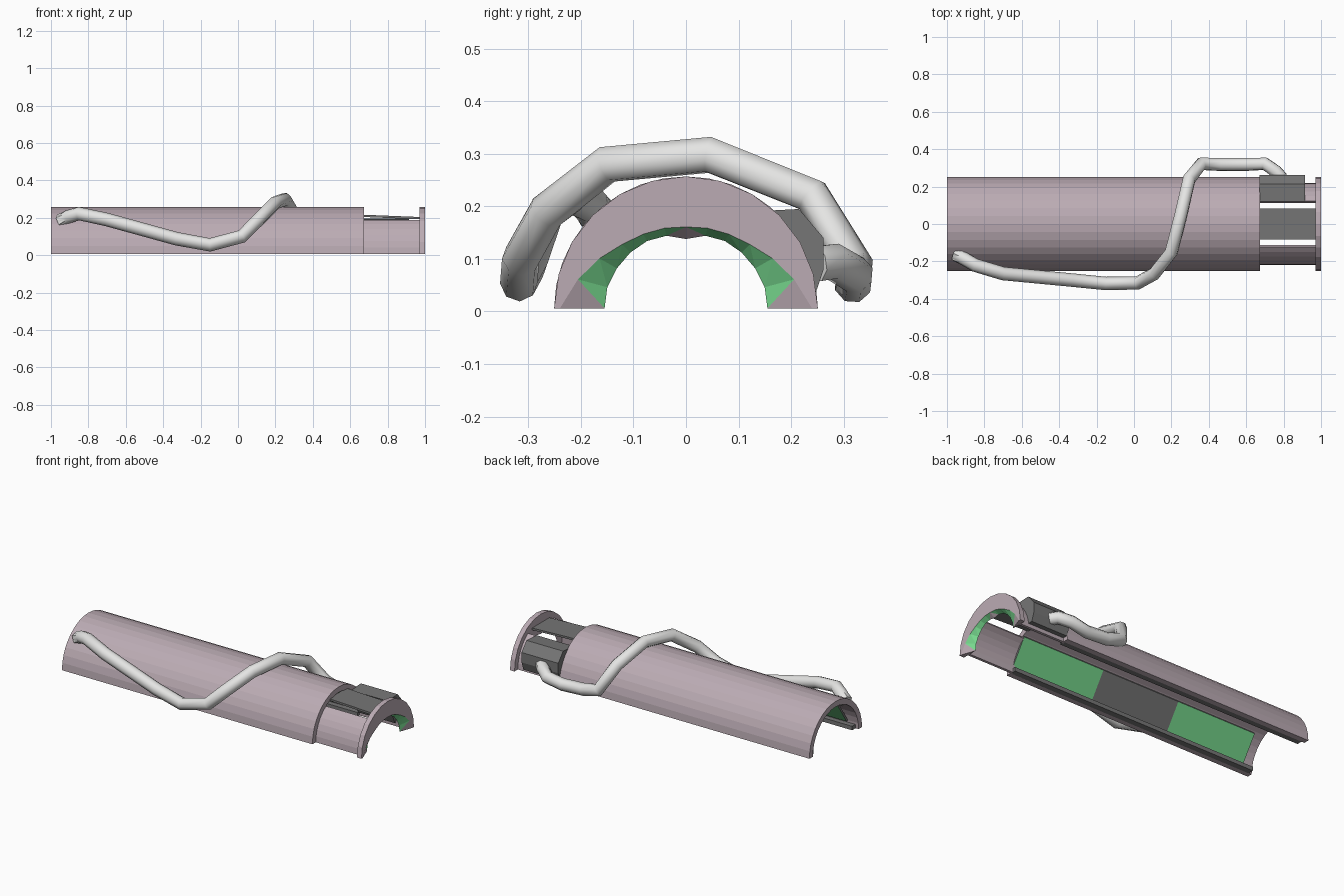
import bpy, bmesh
from math import cos, sin, radians
from mathutils import Vector

if "Cube" in bpy.data.objects:
    bpy.data.objects.remove(bpy.data.objects["Cube"], do_unlink=True)


def material(name, rgb):
    m = bpy.data.materials.new(name)
    m.use_nodes = True
    m.diffuse_color = (*rgb, 1)
    m.node_tree.nodes["Principled BSDF"].inputs["Base Color"].default_value = (*rgb, 1)
    return m


mauve = material("dusty_mauve", (0.5, 0.41, 0.455))
grey = material("dark_grey", (0.18, 0.18, 0.18))
green = material("green", (0.19, 0.71, 0.28))
pale = material("pale_grey", (0.78, 0.78, 0.77))
BASE = 0.006  # height of the tube axis


def finish(name, bm, mats):
    bmesh.ops.recalc_face_normals(bm, faces=bm.faces)
    me = bpy.data.meshes.new(name)
    bm.to_mesh(me)
    bm.free()
    for m in mats:
        me.materials.append(m)
    ob = bpy.data.objects.new(name, me)
    bpy.context.collection.objects.link(ob)
    return ob


def arch(name, x0, x1, r_out, backs, fronts, a0, a1, mats):
    """Arched wall along x with one inner back and front radius per step; last material lines the inside."""
    bm = bmesh.new()
    rings = []
    n = len(backs) - 1
    for i, (back, front) in enumerate(zip(backs, fronts)):
        a = radians(a0 + (a1 - a0) * i / n)
        corners = [(x0, r_out), (x1, r_out), (x1, front), (x0, back)]
        rings.append([bm.verts.new((x, r * cos(a), max(0, BASE + r * sin(a)))) for x, r in corners])
    for i, (p, q) in enumerate(zip(rings, rings[1:])):
        for k in (0, 1, 3):
            bm.faces.new((p[k], p[(k + 1) % 4], q[(k + 1) % 4], q[k]))
        # Inner wall in triangles, mirrored about the crown
        lo, hi = (p, q) if i < n / 2 else (q, p)
        for tri in ((lo[2], lo[3], hi[2]), (lo[3], hi[3], hi[2])):
            bm.faces.new(tri).material_index = len(mats) - 1
    bm.faces.new(rings[0])
    bm.faces.new(rings[-1])
    return finish(name, bm, mats)


def tube(name, x0, x1, r_out, r_in, a0, a1, n, mats):
    radii = [r_in] * (n + 1)
    return arch(name, x0, x1, r_out, radii, radii, a0, a1, mats)


def box(name, location, size, tilt, mat):
    bpy.ops.mesh.primitive_cube_add(size=1, location=location, rotation=(0, tilt, 0))
    ob = bpy.context.object
    ob.name = name
    ob.scale = size
    ob.data.materials.append(mat)


# Outer half-round shell
tube("outer_shell", -1, 0.673, 0.251, 0.218, 0, 180, 18, [mauve])

# Flat lining panels on both walls, green at the ends and grey in the middle
for side, sign, a0, a1 in (("left", 1, 9, 58), ("right", -1, 122, 171)):
    for part, x0, x1, colour in (("rear", -0.93, -0.4, green),
                                 ("middle", -0.4, 0.12, grey),
                                 ("front", 0.12, 0.67, green)):
        tube(f"{side}_{part}_lining", x0, x1, 0.22, 0.207, a0, a1, 1, [grey, colour])
    # Dark ledge along the foot of each wall
    box(f"{side}_ledge", (-0.155, sign * 0.203, 0.018), (1.65, 0.036, 0.024), 0, grey)

# Open frame between shell and collar
tube("left_frame_panel", 0.66, 0.975, 0.219, 0.203, 0, 56, 6, [mauve])
tube("right_frame_panel", 0.66, 0.975, 0.219, 0.203, 124, 180, 6, [mauve])
box("top_frame_bar", (0.82, 0, 0.204), (0.31, 0.165, 0.012), 0.04, grey)

# End collar with a jagged green throat, mauve at the crown and feet
back = [0.155, 0.155, 0.152, 0.15, 0.148, 0.143, 0.132]
front = [0.24, 0.213, 0.19, 0.172, 0.163, 0.158, 0.155]
collar = arch("end_collar", 0.97, 1, 0.251, back + back[-2::-1], front + front[-2::-1],
              0, 180, [mauve, green])
for f in collar.data.polygons:
    if abs(f.center.y) < 0.025 or f.center.z < 0.028:
        f.material_index = 0

# Chamfered side box
profile = [(0.12, 0.19), (0.215, 0.195), (0.262, 0.14), (0.262, 0.08), (0.245, 0.03), (0.19, 0.03)]
bm = bmesh.new()
face = bm.faces.new([bm.verts.new((0.67, y, z)) for y, z in profile])
ext = bmesh.ops.extrude_face_region(bm, geom=[face], use_keep_orig=True)
bmesh.ops.translate(bm, vec=(0.245, 0, 0),
                    verts=[v for v in ext["geom"] if isinstance(v, bmesh.types.BMVert)])
finish("side_box", bm, [grey])

# Hose wrapped over the shell
path = [(-0.95, -0.165, 0.182), (-0.91, -0.185, 0.205), (-0.85, -0.22, 0.222), (-0.7, -0.265, 0.19),
        (-0.33, -0.3, 0.088), (-0.15, -0.318, 0.055), (0.02, -0.315, 0.1), (0.11, -0.265, 0.19),
        (0.2, -0.15, 0.28), (0.25, 0.045, 0.298), (0.295, 0.24, 0.22), (0.36, 0.322, 0.085),
        (0.46, 0.318, 0.06), (0.6, 0.318, 0.052), (0.7, 0.322, 0.07), (0.76, 0.28, 0.095),
        (0.79, 0.245, 0.09)]
curve = bpy.data.curves.new("hose", "CURVE")
curve.dimensions = "3D"
curve.bevel_depth = 0.036
curve.bevel_resolution = 2
curve.use_fill_caps = True
spline = curve.splines.new("POLY")
spline.points.add(len(path) - 1)
for p, co in zip(spline.points, path):
    p.co = (*co, 1)
spline.use_smooth = True
curve.materials.append(pale)
hose = bpy.data.objects.new("hose", curve)
bpy.context.collection.objects.link(hose)

# Angular fitting at the loose end of the hose
bpy.ops.mesh.primitive_cone_add(vertices=6, radius1=0.04, radius2=0.036, depth=0.04,
                                location=(-0.935, -0.172, 0.19))
fitting = bpy.context.object
fitting.name = "hose_fitting"
direction = Vector(path[1]) - Vector(path[0])
fitting.rotation_euler = direction.to_track_quat("Z", "Y").to_euler()
fitting.data.materials.append(pale)
